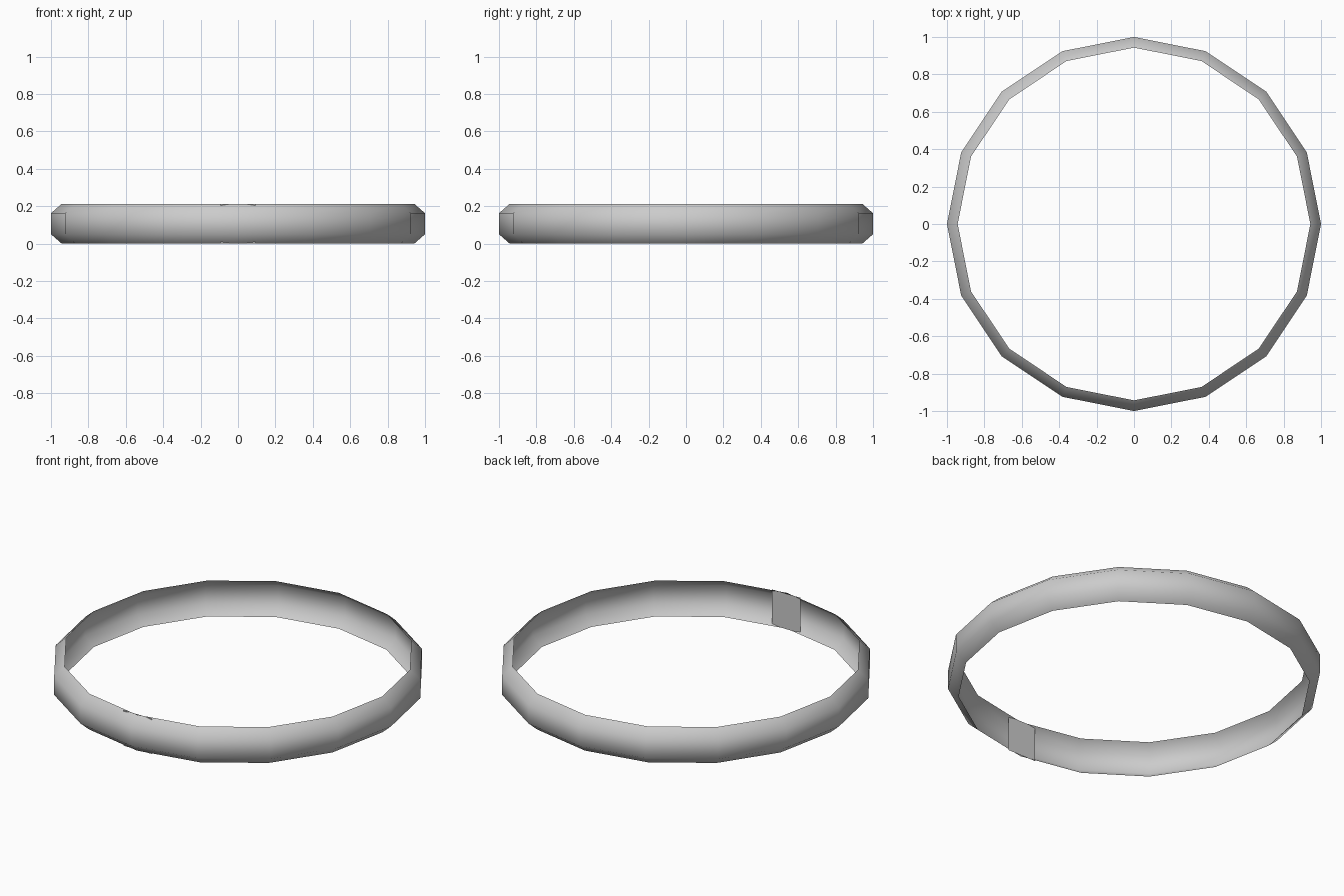
import bpy, bmesh, math

if "Cube" in bpy.data.objects:
    bpy.data.objects.remove(bpy.data.objects["Cube"])

SIDES = 16


def make_object(name, bm):
    mesh = bpy.data.meshes.new(name)
    bm.to_mesh(mesh)
    bm.free()
    obj = bpy.data.objects.new(name, mesh)
    bpy.context.collection.objects.link(obj)
    return obj


# Band: open chamfered profile (radius, height) swept around z
profile = [(0.943, 0.0), (1.0, 0.05), (1.0, 0.162), (0.943, 0.212)]
bm = bmesh.new()
rings = []
for r, z in profile:
    rings.append([bm.verts.new((r * math.cos(2 * math.pi * i / SIDES),
                                r * math.sin(2 * math.pi * i / SIDES), z))
                  for i in range(SIDES)])
for low, high in zip(rings, rings[1:]):
    for i in range(SIDES):
        j = (i + 1) % SIDES
        bm.faces.new((low[i], low[j], high[j], high[i])).smooth = True
make_object("band", bm)

# Flat joining plate set inside the hollow of the band at the front
bm = bmesh.new()
half, y = 0.093, -0.935
corners = [(half, 0.001), (-half, 0.001), (-half, 0.211), (half, 0.211)]
bm.faces.new([bm.verts.new((x, y, z)) for x, z in corners])
make_object("joining_plate", bm)
